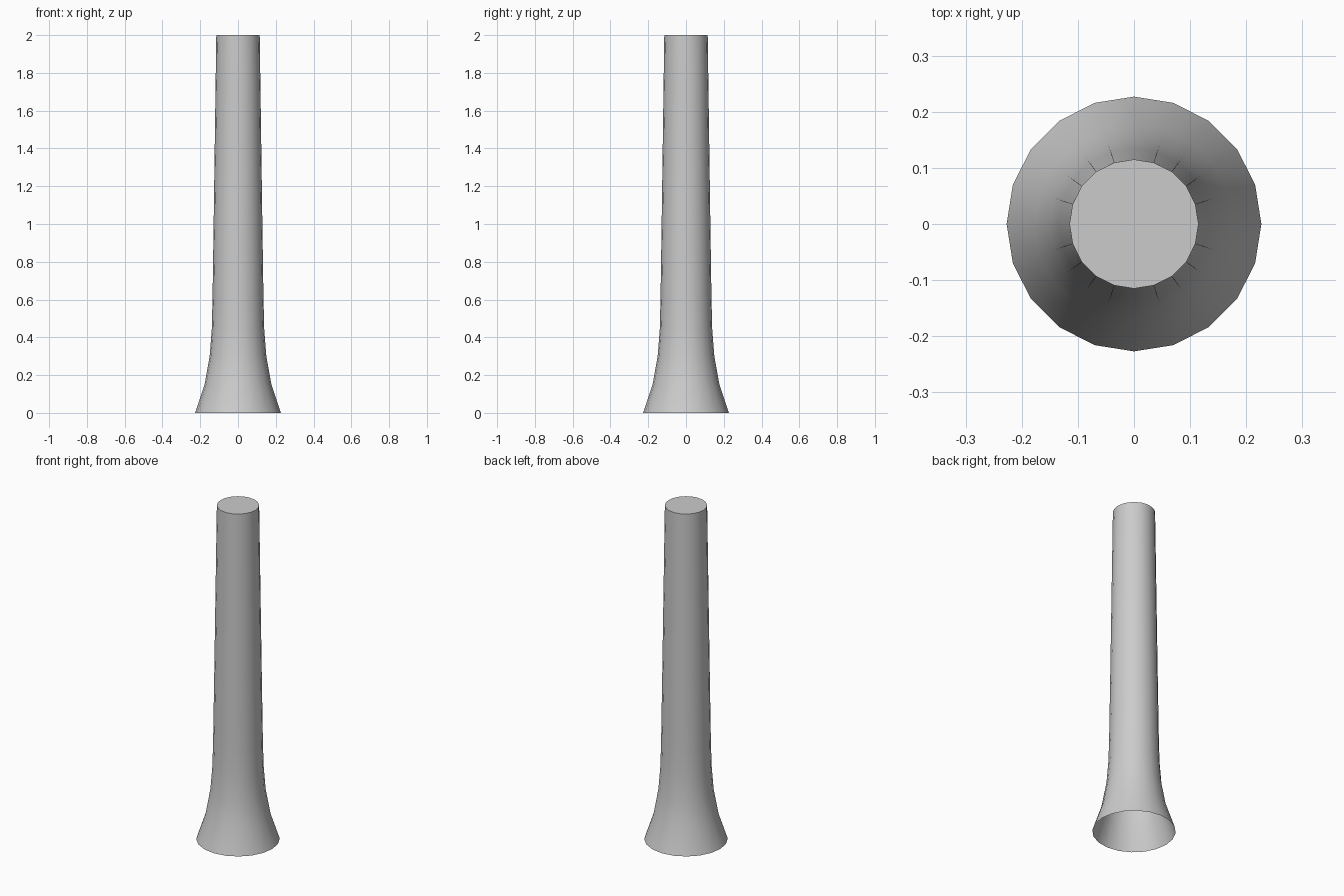
import bpy, bmesh, math

if "Cube" in bpy.data.objects:
    bpy.data.objects.remove(bpy.data.objects["Cube"])

SIDES = 20
# (radius, height) from flared foot to top
PROFILE = [(0.227, 0.0), (0.177, 0.15), (0.15, 0.30), (0.139, 0.44),
           (0.135, 0.60), (0.129, 1.0), (0.115, 2.0)]

# Flared column: stacked rings, capped on top, open underneath
bm = bmesh.new()
rings = []
for r, z in PROFILE:
    rings.append([bm.verts.new((r * math.cos(math.tau * i / SIDES),
                                r * math.sin(math.tau * i / SIDES), z))
                  for i in range(SIDES)])
for low, high in zip(rings, rings[1:]):
    for i in range(SIDES):
        j = (i + 1) % SIDES
        bm.faces.new((low[i], low[j], high[j], high[i]))
bm.faces.new(rings[-1])

mesh = bpy.data.meshes.new("flared_column")
bm.to_mesh(mesh)
bm.free()
column = bpy.data.objects.new("flared_column", mesh)
bpy.context.collection.objects.link(column)

# Smooth sides with a crisp top edge
bpy.context.view_layer.objects.active = column
column.select_set(True)
bpy.ops.object.shade_smooth_by_angle(angle=math.radians(40))
